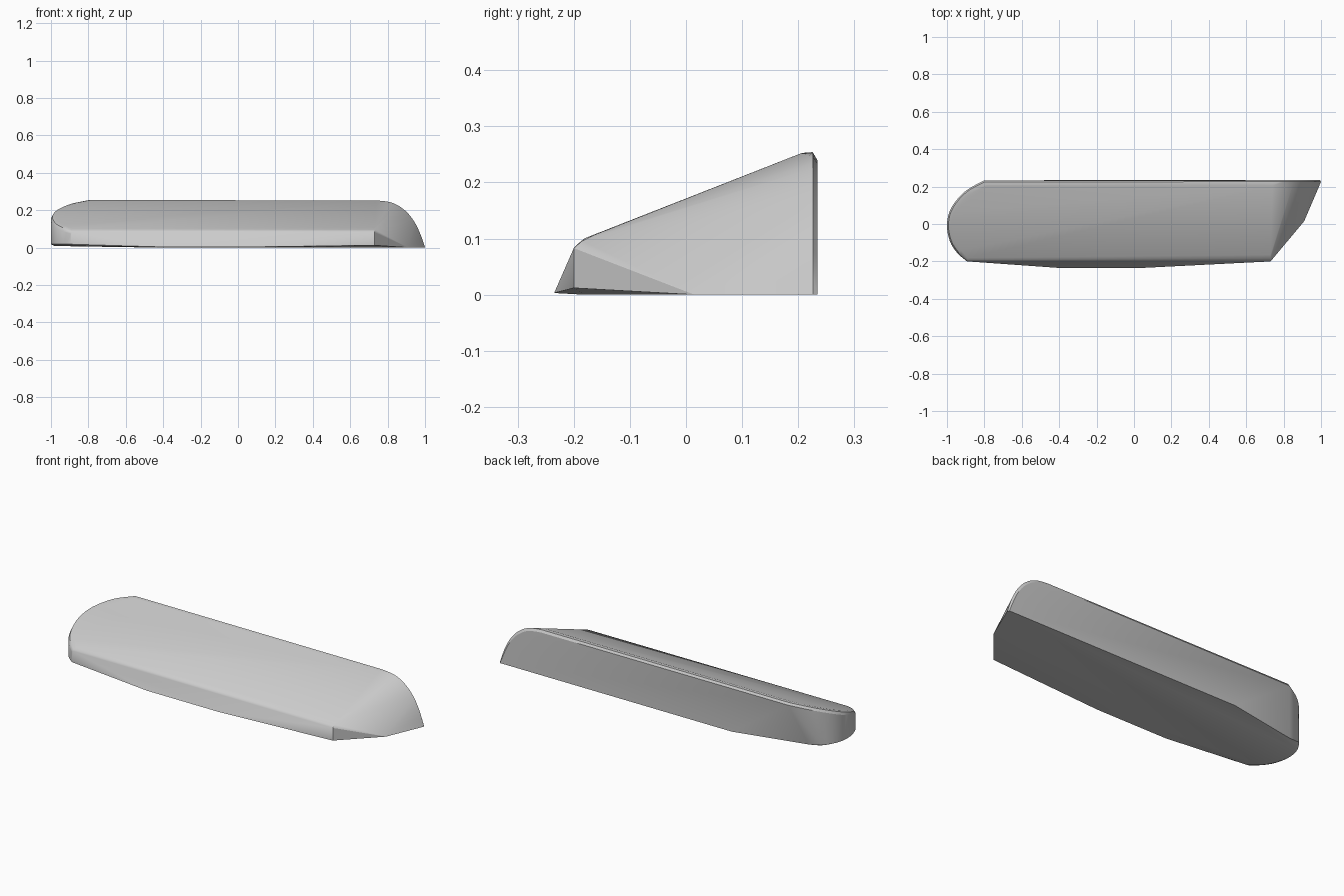
import bpy, bmesh, math

if "Cube" in bpy.data.objects:
    bpy.data.objects.remove(bpy.data.objects["Cube"])


def top_z(y):
    return 0.171 + 0.39 * y      # sloping top plane


def catmull(pts, n=4):
    # smooth curve through a few control points
    out = []
    for i in range(len(pts) - 1):
        p = [pts[max(0, min(len(pts) - 1, i + k))] for k in (-1, 0, 1, 2)]
        for s in range(n):
            t = s / n
            out.append(tuple(0.5 * (2 * b + (c - a) * t + (2 * a - 5 * b + 4 * c - d) * t ** 2
                                    + (3 * b - a - 3 * c + d) * t ** 3)
                             for a, b, c, d in zip(*p)))
    return out + [pts[-1]]


points = []

# Rounded left end: upright wall with a softened rim along the sloping top
end_plan = catmull([(-0.80, 0.233), (-0.90, 0.177), (-0.975, 0.09), (-1.0, 0.0),
                    (-0.985, -0.09), (-0.945, -0.155), (-0.895, -0.198)])
for x, y in end_plan:
    length = math.hypot(x + 0.70, y)
    dx, dy = (x + 0.70) / length, y / length
    for inset, drop in ((0.0, 0.02), (0.008, 0.005), (0.025, 0.0)):
        px, py = x - dx * inset, y - dy * inset
        points.append((px, py, top_z(py) - drop))
    if y < 0.15:
        points.append((x, y, 0.018))
        points.append((x - dx * 0.02, y - dy * 0.02, 0.008))

# Softened back and front edges of the top
for y, z in ((0.205, 0.252), (0.217, 0.252), (0.228, 0.247)):
    points += [(-0.79, y, z), (0.74, y, z)]
for y, z in ((-0.165, 0.106), (-0.185, 0.096), (-0.2, 0.083)):
    points += [(-0.89, y, z), (0.73, y, z)]

# Curved right end, running down to a pointed back corner
for x, z in catmull([(0.74, 0.252), (0.82, 0.241), (0.885, 0.205),
                     (0.935, 0.15), (0.972, 0.08), (1.0, 0.0)]):
    points.append((x, 0.226, z))
    points.append((x - 0.006, 0.234, max(0.0, z - 0.012)))
points += [(0.91, 0.015, 0.0), (0.73, -0.2, 0.012)]

# Bulging front lower edge and tapering back lower edge
points += [(-0.40, -0.235, 0.003), (0.04, -0.235, 0.003),
           (-0.45, 0.234, 0.0), (-0.30, -0.18, 0.0), (0.20, -0.18, 0.0),
           (-0.87, 0.15, 0.008)]

bm = bmesh.new()
for p in points:
    bm.verts.new(p)
bmesh.ops.remove_doubles(bm, verts=bm.verts, dist=0.001)
bmesh.ops.convex_hull(bm, input=bm.verts)
bmesh.ops.delete(bm, geom=[v for v in bm.verts if not v.link_faces], context='VERTS')
bmesh.ops.dissolve_limit(bm, angle_limit=math.radians(1), verts=bm.verts, edges=bm.edges)
bmesh.ops.recalc_face_normals(bm, faces=bm.faces)

mesh = bpy.data.meshes.new("wedge_body")
bm.to_mesh(mesh)
bm.free()
body = bpy.data.objects.new("wedge_body", mesh)
bpy.context.collection.objects.link(body)
bpy.context.view_layer.objects.active = body
body.select_set(True)
bpy.ops.object.shade_smooth_by_angle(angle=math.radians(30))
